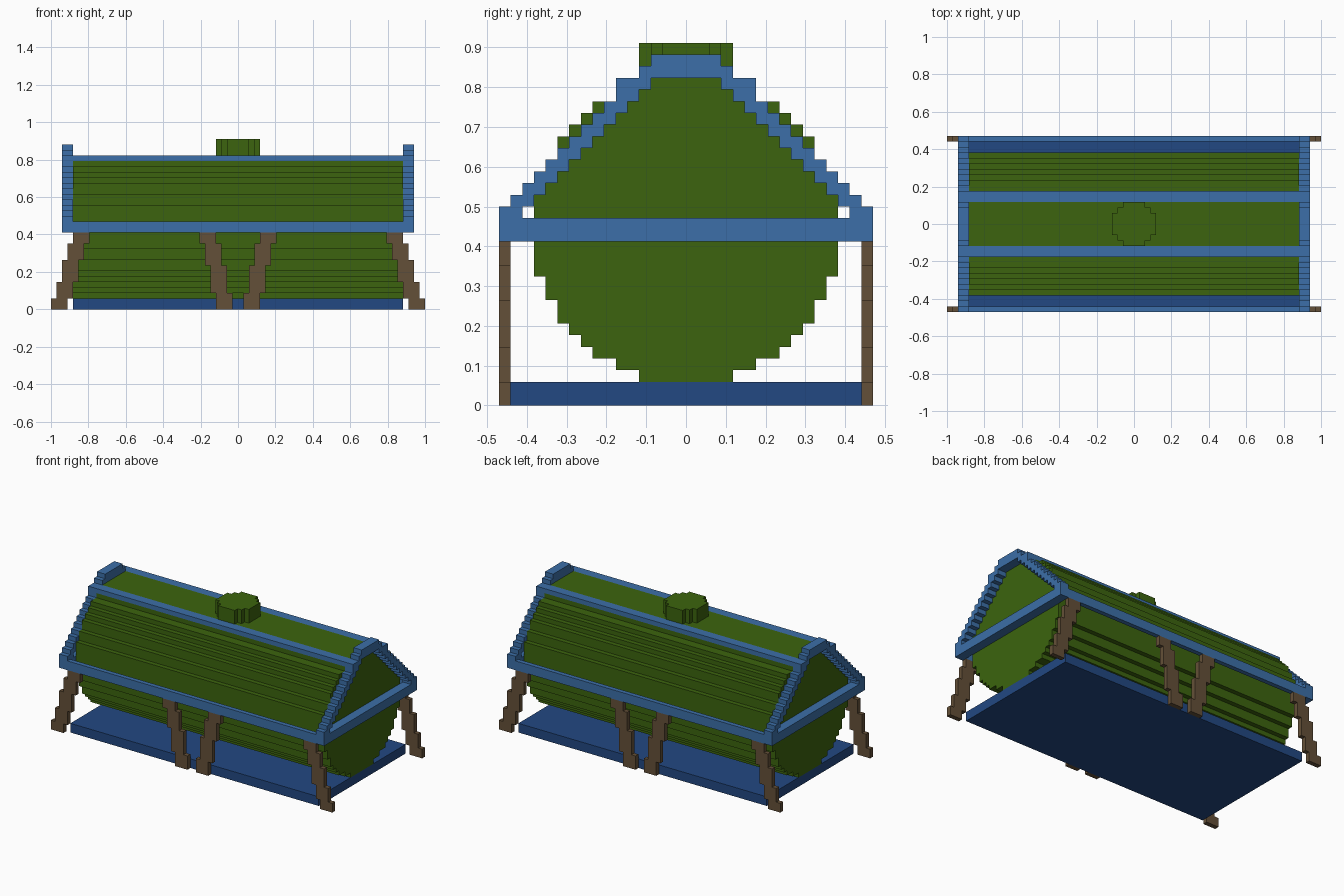
import bpy
import bmesh
import math

cube = bpy.data.objects.get("Cube")
if cube:
    bpy.data.objects.remove(cube, do_unlink=True)

U = 2 / 68  # one block


def srgb(c):
    c /= 255
    return c / 12.92 if c <= 0.04045 else ((c + 0.055) / 1.055) ** 2.4


def material(name, r, g, b):
    m = bpy.data.materials.new(name)
    col = (srgb(r), srgb(g), srgb(b), 1)
    m.use_nodes = True
    m.diffuse_color = col
    bsdf = m.node_tree.nodes["Principled BSDF"]
    bsdf.inputs["Base Color"].default_value = col
    bsdf.inputs["Roughness"].default_value = 0.9
    return m


GREEN = material("moss green", 60, 100, 14)
BLUE = material("frame blue", 60, 111, 168)
NAVY = material("base navy", 34, 72, 130)
BROWN = material("leg brown", 100, 80, 56)

# Map profile coordinates (p, q) and depth d to x, y, z
AXES = {
    "x": lambda p, q, d: (d, p, q),
    "y": lambda p, q, d: (p, d, q),
    "z": lambda p, q, d: (p, q, d),
}


def prism(name, outline, axis, a, b, mat):
    """Extrude a closed outline, in blocks, along an axis from a to b."""
    pts = [p for i, p in enumerate(outline) if p != outline[i - 1]]
    bm = bmesh.new()
    low, high = ([bm.verts.new([c * U for c in AXES[axis](p, q, d)])
                  for p, q in pts] for d in (a, b))
    bm.faces.new(low)
    bm.faces.new(high)
    for i in range(len(pts)):
        bm.faces.new((low[i - 1], low[i], high[i], high[i - 1]))
    bmesh.ops.recalc_face_normals(bm, faces=bm.faces)
    mesh = bpy.data.meshes.new(name)
    bm.to_mesh(mesh)
    bm.free()
    mesh.materials.append(mat)
    obj = bpy.data.objects.new(name, mesh)
    bpy.context.collection.objects.link(obj)
    return obj


def box(name, x, y, z, mat):
    rect = [(x[0], y[0]), (x[1], y[0]), (x[1], y[1]), (x[0], y[1])]
    return prism(name, rect, "z", z[0], z[1], mat)


def stair(rows, start):
    """Stepped right-hand edge from a list of half widths, one per block."""
    return [(w, start + i + k) for i, w in enumerate(rows) for k in (0, 1)]


def mirrored(edge):
    return [(-p, q) for p, q in reversed(edge)]


def disc(radius, centre):
    """Stepped circle outline."""
    rows = [round(math.sqrt(radius ** 2 - (i + 0.5 - radius) ** 2))
            for i in range(2 * radius)]
    edge = stair(rows, centre - radius)
    return edge + mirrored(edge)


# Base slab, tank and round hatch
box("base", (-30, 30), (-15, 15), (0, 2), NAVY)
prism("tank", disc(13, 15), "x", -30, 30, GREEN)
prism("hatch", disc(4, 0), "z", 28, 31, GREEN)

# Stepped gable arches: two blocks thick, with a crown on top
outer = stair(list(range(16, 5, -1)) + [6, 4, 3], 16)
inner = stair(range(14, 2, -1), 16)
gable = outer + mirrored(outer) + mirrored(inner)[::-1] + inner[::-1]

for side, s in (("left", 1), ("right", -1)):
    x0, x1 = sorted((30 * s, 32 * s))
    prism(side + "_gable", gable, "x", x0, x1, BLUE)
    box(side + "_frame_bar", (x0, x1), (-16, 16), (14, 16), BLUE)

# Stepped legs: (inner x, bottom, top) for each straight piece
OUTER_LEG = [(31, 0, 2), (30, 2, 5), (29, 5, 9), (28, 9, 12), (27, 12, 14)]
INNER_LEG = [(1, 0, 3), (2, 3, 8), (3, 8, 12), (4, 12, 14)]


def leg_outline(steps, s):
    near = [(s * x, z) for x, b, t in steps for z in (b, t)]
    far = [(s * (x + 3), z) for x, b, t in steps for z in (b, t)]
    return near + far[::-1]


for end, s in (("front", -1), ("back", 1)):
    y0, y1 = sorted((15 * s, 16 * s))
    box(end + "_frame_bar", (-30, 30), (y0, y1), (14, 16), BLUE)
    r0, r1 = sorted((4 * s, 6 * s))
    box(end + "_roof_rail", (-30, 30), (r0, r1), (27, 28), BLUE)
    for side, t in (("left", 1), ("right", -1)):
        for kind, steps in (("outer", OUTER_LEG), ("inner", INNER_LEG)):
            prism(f"{end}_{side}_{kind}_leg", leg_outline(steps, t),
                  "y", y0, y1, BROWN)
